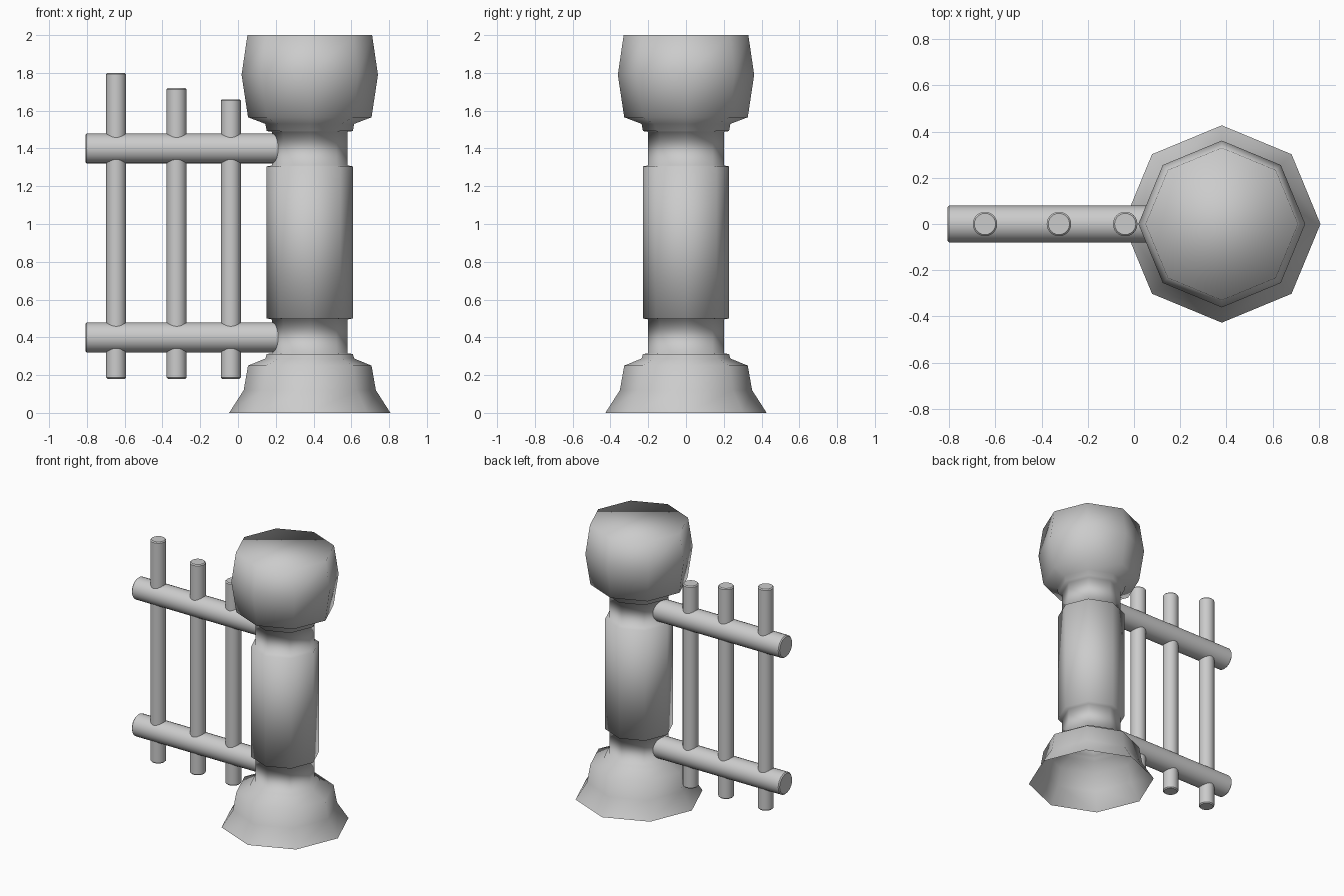
import bpy, bmesh, math
from mathutils import Matrix

if "Cube" in bpy.data.objects:
    bpy.data.objects.remove(bpy.data.objects["Cube"])


def lathe(name, profile, sides, matrix, cap_start, cap_end, angle):
    """Spin (radius, height) points around the local z axis."""
    bm = bmesh.new()
    rings = []
    for r, z in profile:
        rings.append([bm.verts.new((r * math.cos(2 * math.pi * i / sides),
                                    r * math.sin(2 * math.pi * i / sides), z))
                      for i in range(sides)])
    for a, b in zip(rings, rings[1:]):
        for i in range(sides):
            j = (i + 1) % sides
            bm.faces.new((a[i], a[j], b[j], b[i]))
    if cap_start:
        bm.faces.new(rings[0][::-1])
    if cap_end:
        bm.faces.new(rings[-1])
    bm.transform(matrix)
    mesh = bpy.data.meshes.new(name)
    bm.to_mesh(mesh)
    bm.free()
    obj = bpy.data.objects.new(name, mesh)
    bpy.context.collection.objects.link(obj)
    bpy.ops.object.select_all(action='DESELECT')
    obj.select_set(True)
    bpy.context.view_layer.objects.active = obj
    bpy.ops.object.shade_smooth_by_angle(angle=math.radians(angle))
    return obj


def rod(name, radius, length, matrix):
    """Round bar with slightly softened ends."""
    e = 0.007
    profile = [(radius - e, 0), (radius, e), (radius, length - e), (radius - e, length)]
    return lathe(name, profile, 24, matrix, True, True, 40)


# Octagonal post: flared foot (open below), necks, shaft and bulbous head
post_profile = [
    (0.427, 0.0), (0.35, 0.12), (0.327, 0.25), (0.235, 0.288), (0.228, 0.312),
    (0.20, 0.315), (0.20, 0.495), (0.228, 0.50), (0.228, 1.305), (0.20, 1.31),
    (0.20, 1.488), (0.228, 1.492), (0.235, 1.53), (0.327, 1.565),
    (0.361, 1.79), (0.33, 2.0),
]
lathe("post", post_profile, 8, Matrix.Translation((0.38, 0, 0)), False, True, 84)

# Horizontal rails running into the necks of the post
for label, z in (("lower", 0.40), ("upper", 1.40)):
    rod(label + "_rail", 0.079, 1.06,
        Matrix.Translation((-0.808, 0, z)) @ Matrix.Rotation(math.pi / 2, 4, 'Y'))

# Upright bars, stepping down towards the post
for i, (x, top) in enumerate(((-0.645, 1.80), (-0.325, 1.72), (-0.038, 1.66))):
    rod(f"upright_bar_{i + 1}", 0.053, top - 0.18, Matrix.Translation((x, 0, 0.18)))
